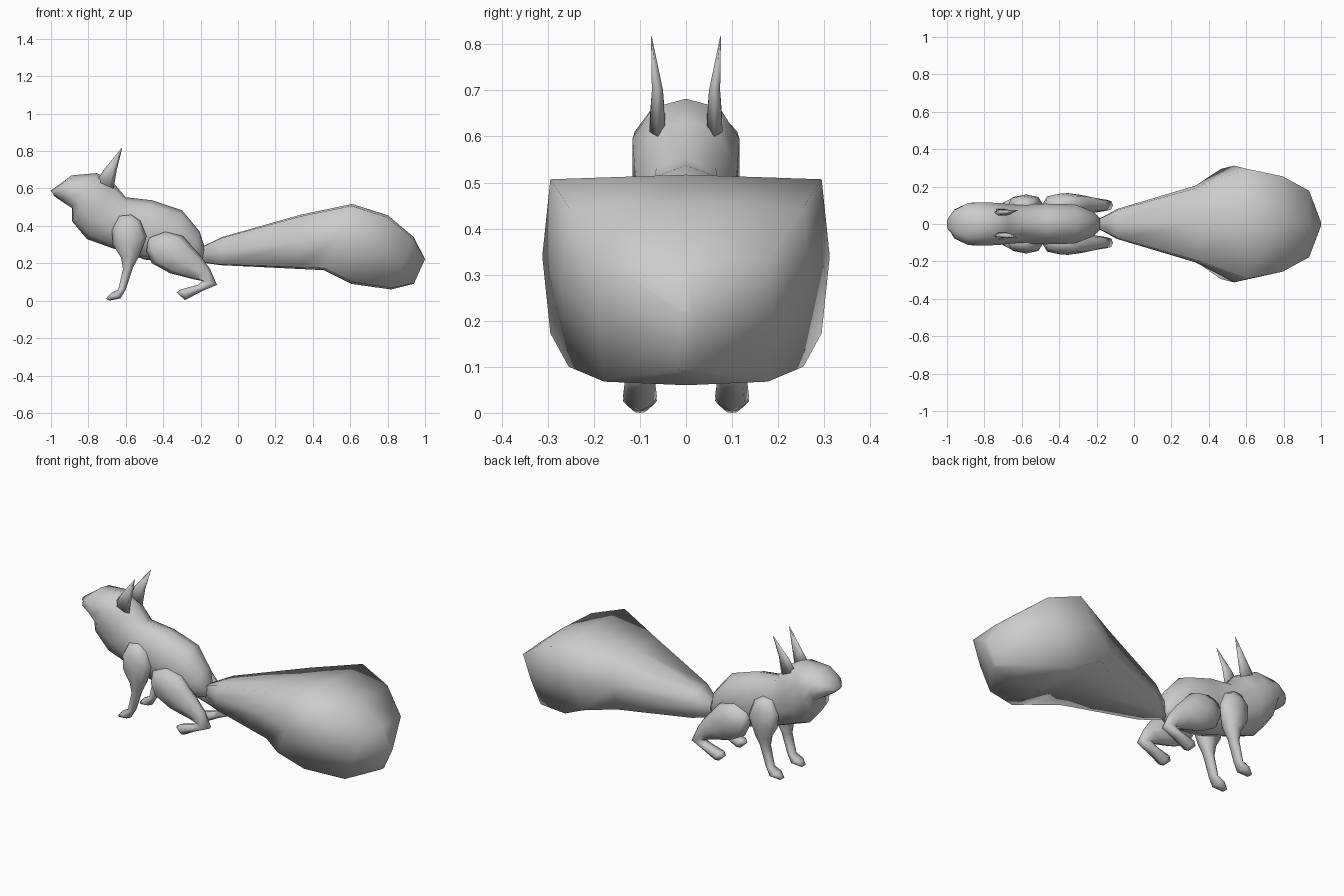
import bpy, bmesh
from math import sin, cos, pi


def loft(name, rings, sides=8, power=2.3, mirror=False):
    """Skin rings given as (x, z) of one edge, (x, z) of the opposite edge, y centre, half width."""
    bm = bmesh.new()
    loops = []
    for xa, za, xb, zb, yc, w in rings:
        loop = []
        for i in range(sides):
            a = 2 * pi * i / sides
            c, s = cos(a), sin(a)
            r = (abs(c) ** power + abs(s) ** power) ** (-1 / power)
            t = 0.5 - 0.5 * c * r
            loop.append(bm.verts.new((xa + (xb - xa) * t, yc + w * s * r, za + (zb - za) * t)))
        loops.append(loop)
    for p, q in zip(loops, loops[1:]):
        for i in range(sides):
            j = (i + 1) % sides
            bm.faces.new((p[i], p[j], q[j], q[i]))
    bm.faces.new(loops[0])
    bm.faces.new(loops[-1])
    bmesh.ops.recalc_face_normals(bm, faces=bm.faces)
    for f in bm.faces:
        f.smooth = True
    mesh = bpy.data.meshes.new(name)
    bm.to_mesh(mesh)
    bm.free()
    ob = bpy.data.objects.new(name, mesh)
    bpy.context.collection.objects.link(ob)
    if mirror:
        m = ob.modifiers.new("mirror", 'MIRROR')
        m.use_axis = (False, True, False)
        m.use_mirror_merge = False
    return ob


# Head and torso, nose to rump (top edge, bottom edge)
loft("body", [
    (-1.0, .59, -.985, .562, 0, .03),
    (-.946, .628, -.968, .548, 0, .08),
    (-.89, .67, -.888, .495, 0, .115),
    (-.754, .682, -.888, .425, 0, .12),
    (-.67, .634, -.807, .329, 0, .115),
    (-.60, .553, -.67, .28, 0, .105),
    (-.46, .537, -.50, .22, 0, .112),
    (-.30, .484, -.35, .20, 0, .108),
    (-.205, .37, -.25, .20, 0, .07),
    (-.18, .29, -.19, .215, 0, .035)], sides=10)

# Big boxy tail, root to tip
loft("tail", [
    (-.20, .285, -.20, .205, 0, .02),
    (-.086, .34, -.096, .19, 0, .08),
    (.337, .46, .32, .17, 0, .205),
    (.61, .517, .46, .163, 0, .312),
    (.80, .457, .604, .09, 0, .27),
    (.94, .34, .818, .06, 0, .188),
    (1.0, .222, .94, .09, 0, .015)], power=12)

# Ears
loft("ear", [
    (-.757, .64, -.665, .60, .062, .02),
    (-.717, .70, -.648, .70, .062, .014),
    (-.622, .817, -.619, .815, .075, .001)], sides=6, power=2, mirror=True)

# Front legs, shoulder to toe (front edge, rear edge)
loft("front_leg", [
    (-.636, .452, -.572, .46, .10, .02),
    (-.674, .38, -.52, .43, .102, .05),
    (-.67, .30, -.487, .345, .105, .053),
    (-.625, .23, -.53, .235, .10, .043),
    (-.615, .17, -.56, .18, .10, .03),
    (-.64, .06, -.60, .06, .10, .028),
    (-.68, .04, -.628, .012, .10, .037),
    (-.705, .012, -.69, .0, .10, .015)], mirror=True)

# Hind legs, hip to toe (upper rear edge, lower front edge)
loft("hind_leg", [
    (-.385, .37, -.48, .334, .10, .03),
    (-.294, .345, -.49, .265, .105, .058),
    (-.245, .29, -.46, .20, .108, .057),
    (-.198, .238, -.364, .147, .105, .05),
    (-.15, .17, -.24, .115, .10, .037),
    (-.112, .085, -.187, .105, .10, .03),
    (-.20, .047, -.215, .085, .10, .033),
    (-.27, .01, -.305, .06, .10, .037),
    (-.285, .003, -.328, .045, .10, .015)], mirror=True)
